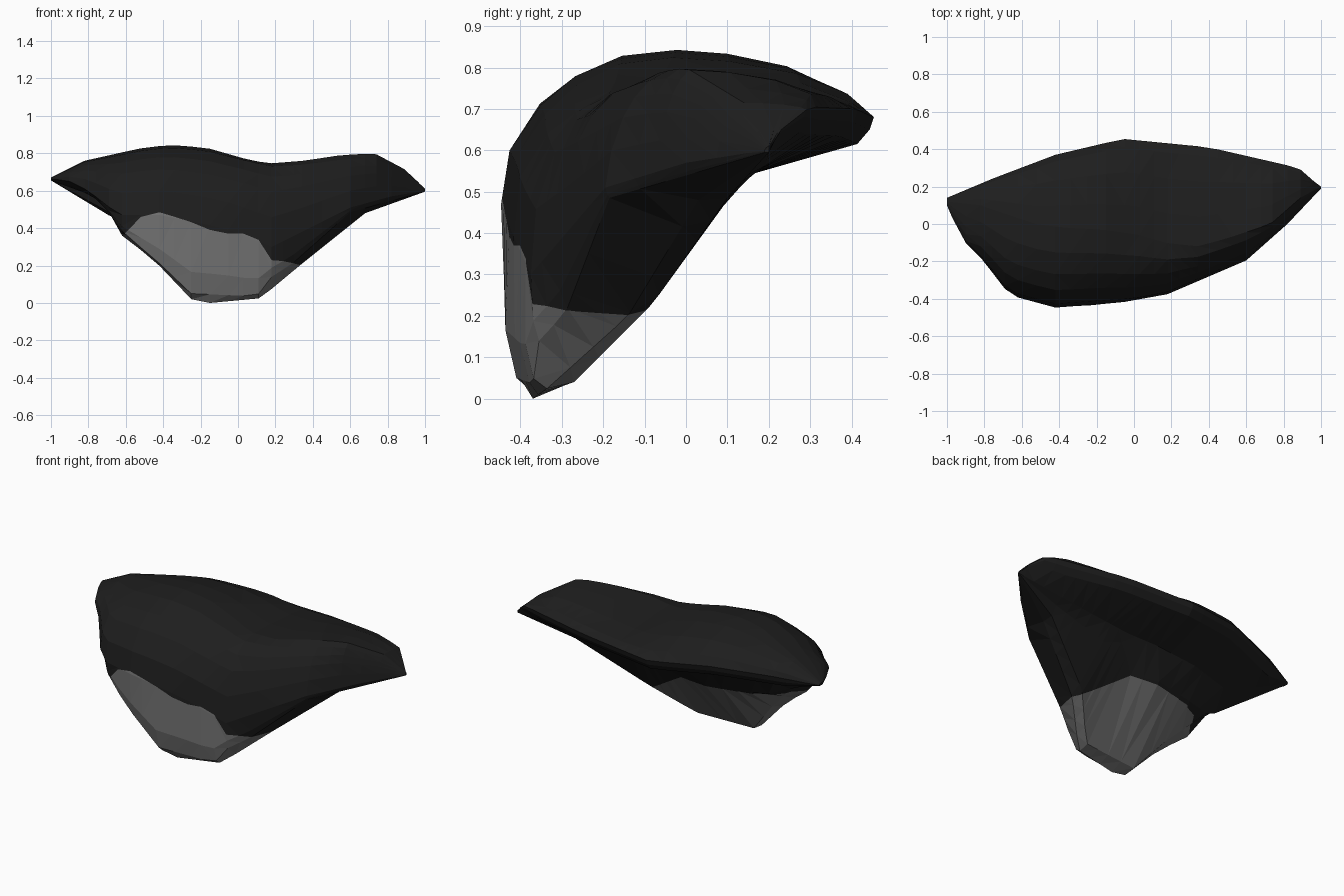
import bpy
import bmesh
import math

old = bpy.data.objects.get("Cube")
if old:
    bpy.data.objects.remove(old, do_unlink=True)


def make_material(name, value):
    mat = bpy.data.materials.new(name)
    mat.use_nodes = True
    colour = (value, value, value, 1)
    mat.diffuse_color = colour
    shader = mat.node_tree.nodes["Principled BSDF"]
    shader.inputs["Base Color"].default_value = colour
    shader.inputs["Roughness"].default_value = 0.9
    return mat


def sample(rail, x):
    """Linear interpolation along a rail of (x, value, ...) points."""
    if x <= rail[0][0]:
        return rail[0][1:]
    for a, b in zip(rail, rail[1:]):
        if x <= b[0]:
            t = (x - a[0]) / (b[0] - a[0])
            return tuple(p + (q - p) * t for p, q in zip(a[1:], b[1:]))
    return rail[-1][1:]


# Lengthwise rails of the rock, each point is x, y, z
crest = [(-1, .12, .67), (-.82, .1, .76), (-.53, 0, .825), (-.37, -.02, .845),
         (-.17, -.03, .83), (.04, -.06, .77), (.16, -.1, .745),
         (.35, -.12, .76), (.55, -.06, .79), (.73, 0, .8),
         (.89, .14, .715), (1, .2, .61)]
front = [(-1, .1, .66), (-.97, .03, .66), (-.9, -.1, .65), (-.8, -.2, .6),
         (-.7, -.34, .52), (-.63, -.39, .47), (-.42, -.447, .47),
         (-.07, -.42, .4), (.18, -.375, .3), (.6, -.195, .51),
         (.82, 0, .57), (1, .19, .6)]
front_low = [(-1, .11, .655), (-.78, -.16, .575), (-.7, -.3, .5),
             (-.61, -.38, .37), (-.45, -.42, .24), (-.25, -.41, .05),
             (.1, -.37, .035), (.18, -.355, .14), (.29, -.29, .21),
             (.6, -.185, .485), (1, .19, .595)]
bottom = [(-1, .12, .655), (-.76, -.1, .57), (-.69, -.2, .49),
          (-.62, -.28, .36), (-.45, -.33, .23), (-.25, -.375, .02),
          (-.15, -.37, 0), (.12, -.335, .025), (.33, -.14, .2),
          (.68, .03, .48), (1, .2, .595)]
back_low = [(-1, .13, .655), (-.68, -.17, .48), (-.45, -.22, .27),
            (-.25, -.3, .03), (.12, -.27, .04), (.31, -.08, .23),
            (.68, .1, .485), (1, .2, .595)]
under = [(-1, .13, .655), (-.66, -.15, .45), (-.5, -.04, .4),
         (-.14, .04, .4), (.03, .01, .39), (.17, .11, .5),
         (.3, .09, .465), (.68, .14, .535), (1, .2, .595)]
shelf = [(-1, .132, .656), (-.66, .02, .54), (-.34, .12, .535),
         (-.04, .15, .54), (.17, .15, .54), (.66, .19, .56), (1, .2, .596)]
rim = [(-1, .14, .66), (-.75, .245, .69), (-.42, .37, .71), (-.06, .455, .68),
       (.4, .41, .7), (.88, .3, .705), (.96, .23, .65), (1, .2, .6)]
shoulder = [(-1, 1.08), (-.1, 1.08), (.05, 1.2), (.55, .8), (1, .6)]

# Height of the pale tip's edge along the front and the back
edge_front = [(-.6, .35), (-.52, .46), (-.42, .485), (-.27, .44), (-.1, .37),
              (.07, .37), (.12, .33), (.18, .21), (.2, .195), (.33, .2)]
edge_back = [(-.66, .37), (-.5, .385), (.03, .385), (.29, .215), (.33, .2)]


def bulge(outer, top, angle, roundness):
    """Point on the rounded shoulder from an outer rail up to the crest."""
    a = math.radians(angle)
    t = angle / 90
    u = roundness * (1 - math.cos(a)) + (1 - roundness) * t
    w = roundness * math.sin(a) + (1 - roundness) * t
    return (outer[0] + (top[0] - outer[0]) * u,
            outer[1] + (top[1] - outer[1]) * w)


def section(x):
    """Closed ring of (y, z) points round the rock."""
    top, fore, back = sample(crest, x), sample(front, x), sample(rim, x)
    lip = min(1, 5 * (1 - abs(x)))
    soft = sample(shoulder, x)[0]
    ring = [sample(r, x) for r in (shelf, under, back_low, bottom, front_low)]
    low = ring[-1]
    # Slightly swollen front wall
    ring.append((low[0] * .7 + fore[0] * .3 - .05 * (fore[1] - low[1]),
                 low[1] * .7 + fore[1] * .3))
    ring.append(fore)
    ring += [bulge(fore, top, a, soft) for a in (20, 40, 55, 72)]
    ring.append(top)
    ring += [bulge(back, top, a, .88) for a in (72, 48, 22)]
    ring.append(back)
    ring.append((back[0] - .01 * lip, back[1] - .03 * lip))
    ring.append((back[0] - .04 * lip, back[1] - .065 * lip))
    return ring


def above_edge(co):
    """Signed height over the edge of the pale tip."""
    t = min(1, max(0, (co.y + .4) / .12))
    fore, back = sample(edge_front, co.x)[0], sample(edge_back, co.x)[0]
    return co.z - (fore + (back - fore) * t)


# Loft the rock through its sections
stations = [-1, -.97, -.9, -.82, -.76, -.69, -.62, -.52, -.42, -.34, -.25,
            -.15, -.05, .03, .11, .18, .24, .3, .34, .45, .53, .6, .68, .74,
            .82, .89, .96, 1]
bm = bmesh.new()
rings = [[bm.verts.new((x, y, z)) for y, z in section(x)] for x in stations]
for a, b in zip(rings, rings[1:]):
    for i in range(len(a)):
        j = (i + 1) % len(a)
        bm.faces.new((a[i], a[j], b[j], b[i]))
bm.faces.new(rings[0])
bm.faces.new(rings[-1])
bmesh.ops.triangulate(bm, faces=bm.faces[:])

# Cut the mesh along the edge of the pale tip
cuts = []
for edge in bm.edges[:]:
    a, b = edge.verts
    ha, hb = above_edge(a.co), above_edge(b.co)
    if ha * hb < 0:
        cuts.append(bmesh.utils.edge_split(edge, a, ha / (ha - hb))[1])
bmesh.ops.connect_verts(bm, verts=cuts)
bmesh.ops.recalc_face_normals(bm, faces=bm.faces[:])
for face in bm.faces:
    heights = [above_edge(v.co) for v in face.verts]
    face.material_index = 1 if sum(heights) < 0 else 0

mesh = bpy.data.meshes.new("rock")
bm.to_mesh(mesh)
bm.free()
mesh.materials.append(make_material("dark stone", .013))
mesh.materials.append(make_material("grey stone", .17))
rock = bpy.data.objects.new("rock", mesh)
bpy.context.collection.objects.link(rock)
